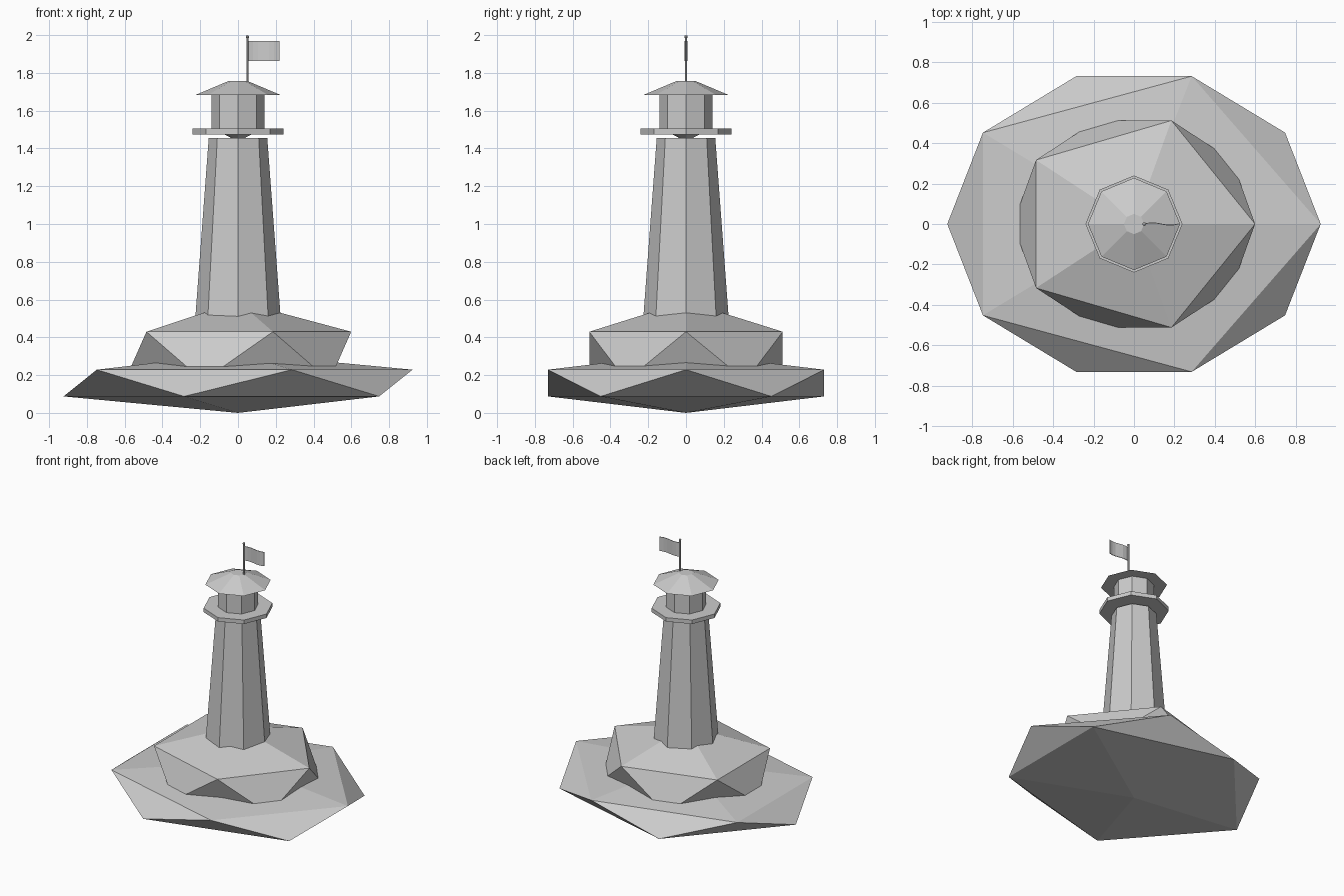
import bpy, bmesh, math

if "Cube" in bpy.data.objects:
    bpy.data.objects.remove(bpy.data.objects["Cube"], do_unlink=True)

stone = bpy.data.materials.new("light grey")
stone.use_nodes = True
GREY = (0.6, 0.6, 0.6, 1)
stone.diffuse_color = GREY
stone.node_tree.nodes["Principled BSDF"].inputs["Base Color"].default_value = GREY


def finish(name, bm):
    bmesh.ops.recalc_face_normals(bm, faces=bm.faces)
    mesh = bpy.data.meshes.new(name)
    bm.to_mesh(mesh)
    bm.free()
    mesh.materials.append(stone)
    obj = bpy.data.objects.new(name, mesh)
    bpy.context.collection.objects.link(obj)
    return obj


def rock(name, size, z):
    """Faceted boulder: a squashed twenty-sided ball."""
    bm = bmesh.new()
    bmesh.ops.create_icosphere(bm, subdivisions=1, radius=1)
    bmesh.ops.scale(bm, vec=size, verts=bm.verts)
    bmesh.ops.translate(bm, vec=(0, 0, z), verts=bm.verts)
    return finish(name, bm)


def prism(name, low, high, x=0, sides=8):
    """Straight or tapered prism between two (radius, height) pairs."""
    bm = bmesh.new()
    rings = []
    for radius, z in (low, high):
        angles = [math.tau * i / sides for i in range(sides)]
        rings.append([bm.verts.new((x + radius * math.cos(a), radius * math.sin(a), z))
                      for a in angles])
    bottom, top = rings
    bm.faces.new(bottom[::-1])
    bm.faces.new(top)
    for i in range(sides):
        j = (i + 1) % sides
        bm.faces.new((bottom[i], bottom[j], top[j], top[i]))
    return finish(name, bm)


# Rocky island
rock("lower_rock", (1.033, 0.86, 0.158), 0.158)
rock("upper_rock", (0.67, 0.602, 0.29), 0.30)

# Tower and lantern room
prism("tower", (0.23, 0.45), (0.155, 1.455))
prism("gallery_support", (0.03, 1.452), (0.075, 1.476))
prism("gallery", (0.24, 1.475), (0.24, 1.505))
prism("lantern_room", (0.14, 1.50), (0.14, 1.69))
prism("roof", (0.228, 1.682), (0.05, 1.757))

# Flagpole with a ball on top
POLE_X = 0.05
prism("flagpole", (0.006, 1.74), (0.006, 1.985), POLE_X)
bm = bmesh.new()
bmesh.ops.create_uvsphere(bm, u_segments=8, v_segments=6, radius=0.009)
bmesh.ops.translate(bm, vec=(POLE_X, 0, 1.991), verts=bm.verts)
finish("pole_ball", bm)

# Gently waving flag
bm = bmesh.new()
columns = []
STEPS = 6
for i in range(STEPS + 1):
    t = i / STEPS
    x, y = POLE_X + 0.17 * t, 0.006 * math.sin(math.tau * t)
    columns.append([bm.verts.new((x, y, z)) for z in (1.863, 1.97)])
for a, b in zip(columns, columns[1:]):
    bm.faces.new((a[0], b[0], b[1], a[1]))
flag = finish("flag", bm)
thickness = flag.modifiers.new("thickness", "SOLIDIFY")
thickness.thickness = 0.004
thickness.offset = 0
